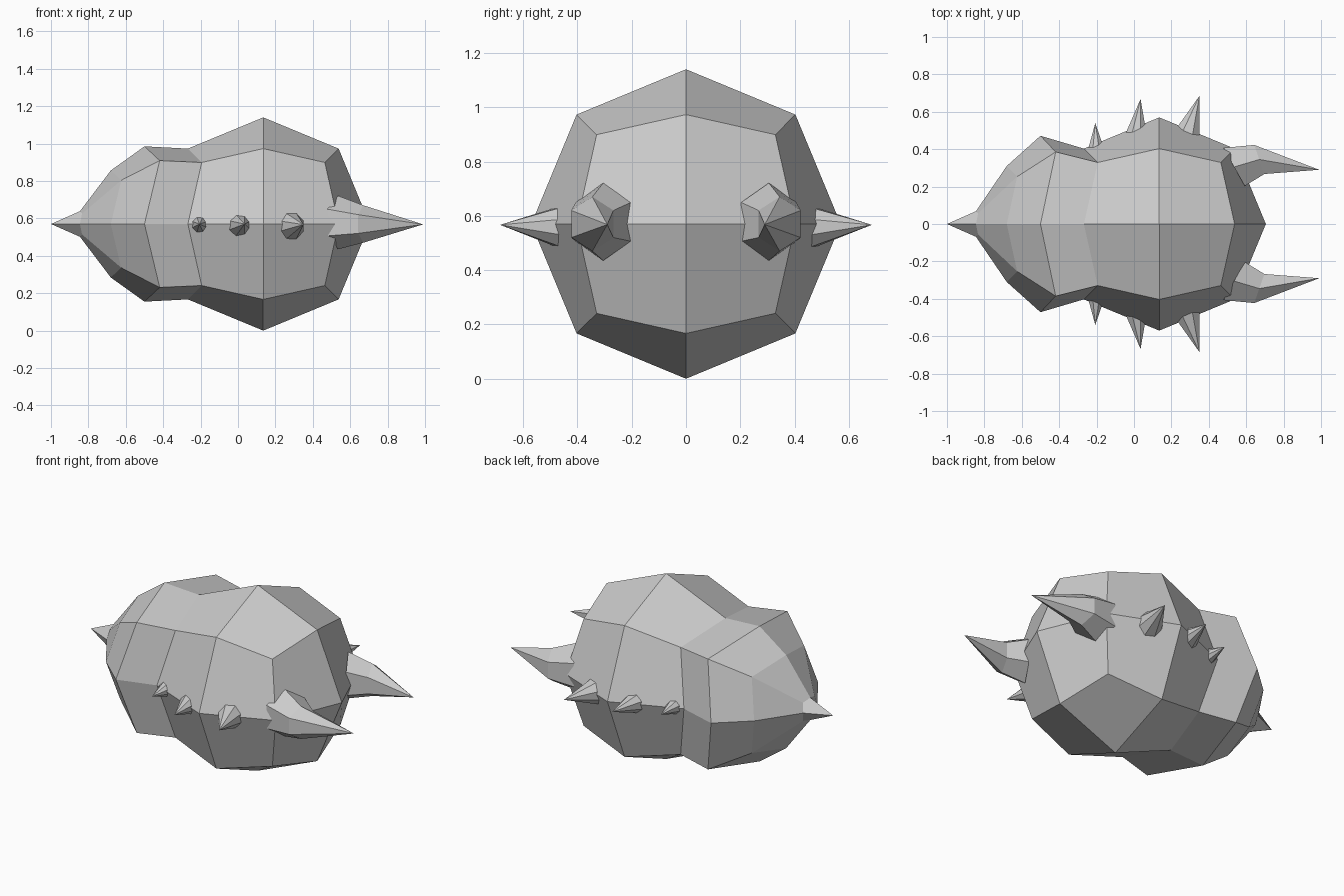
import bpy, bmesh
from math import cos, sin, pi
from mathutils import Vector

if "Cube" in bpy.data.objects:
    bpy.data.objects.remove(bpy.data.objects["Cube"])

CX, CZ, R = 0.135, 0.57, 0.57


def finish(bm, name):
    bmesh.ops.recalc_face_normals(bm, faces=bm.faces[:])
    mesh = bpy.data.meshes.new(name)
    bm.to_mesh(mesh)
    bm.free()
    ob = bpy.data.objects.new(name, mesh)
    bpy.context.collection.objects.link(ob)
    return ob


# Body: quad sphere whose -x side is extruded into a pointed snout
bm = bmesh.new()
bmesh.ops.create_cube(bm, size=2)
bmesh.ops.subdivide_edges(bm, edges=bm.edges[:], cuts=1, use_grid_fill=True)
for v in bm.verts:
    v.co = v.co.normalized() * R
faces = [f for f in bm.faces if f.normal.x < 0 and all(v.co.x < -0.1 for v in f.verts)]
rim = -R * cos(pi / 4)
prev = (rim, 1, 1, 1)
# x of ring midpoints, then depth, width and height scale against the sphere rim
for ring in [(-0.5 - CX, 1.1, 1.17, 1.03), (-0.68 - CX, 0.75, 0.77, 0.71),
             (-0.845 - CX, 0.15, 0.17, 0.17)]:
    geom = bmesh.ops.extrude_face_region(bm, geom=faces)["geom"]
    bmesh.ops.delete(bm, geom=[f for f in faces if f.is_valid], context='FACES')
    faces = [g for g in geom if isinstance(g, bmesh.types.BMFace)]
    for v in {v for f in faces for v in f.verts}:
        v.co.x = ring[0] + (v.co.x - prev[0]) * ring[1] / prev[1]
        v.co.y *= ring[2] / prev[2]
        v.co.z *= ring[3] / prev[3]
    prev = ring
# Snout tip
tip = min((v for f in faces for v in f.verts), key=lambda v: abs(v.co.y) + abs(v.co.z))
tip.co = (-1 - CX, 0, 0)
for v in bm.verts:
    v.co += Vector((CX, 0, CZ))
finish(bm, "body")


def spike(name, rings, tip, sides):
    """Rings are (centre, facing direction, radius, half height); mirrored across y."""
    bm = bmesh.new()
    loops = []
    for c, d, r, h in rings:
        side = Vector(d).normalized().cross(Vector((0, 0, 1)))
        loops.append([bm.verts.new(Vector(c) + side * (r * cos(a)) + Vector((0, 0, h * sin(a))))
                      for a in (2 * pi * (i + 0.5) / sides + (0 if sides % 4 == 0 else pi / 6 * 0)
                                for i in range(sides))])
    end = bm.verts.new(tip)
    bm.faces.new(loops[0])
    for i in range(sides):
        j = (i + 1) % sides
        for a, b in zip(loops, loops[1:]):
            bm.faces.new((a[i], a[j], b[j], b[i]))
        bm.faces.new((loops[-1][i], loops[-1][j], end))
    ob = finish(bm, name)
    mod = ob.modifiers.new("mirror", 'MIRROR')
    mod.use_axis = (False, True, False)
    return ob


# Bent rear horns
spike("horns", [((0.535, 0.305, 0.578), (0.87, 0.49, 0), 0.135, 0.143),
                ((0.67, 0.345, 0.57), (0.94, 0.33, 0), 0.095, 0.1)],
      (0.99, 0.29, 0.568), 6)

# Small side spikes
for name, base, tip, r in [("front_spikes", (-0.203, 0.41, 0.567), (-0.207, 0.54, 0.57), 0.043),
                           ("middle_spikes", (0.012, 0.475, 0.563), (0.035, 0.668, 0.57), 0.063),
                           ("rear_spikes", (0.28, 0.465, 0.558), (0.35, 0.685, 0.567), 0.08)]:
    spike(name, [(base, Vector(tip) - Vector(base), r, r)], tip, 8)
